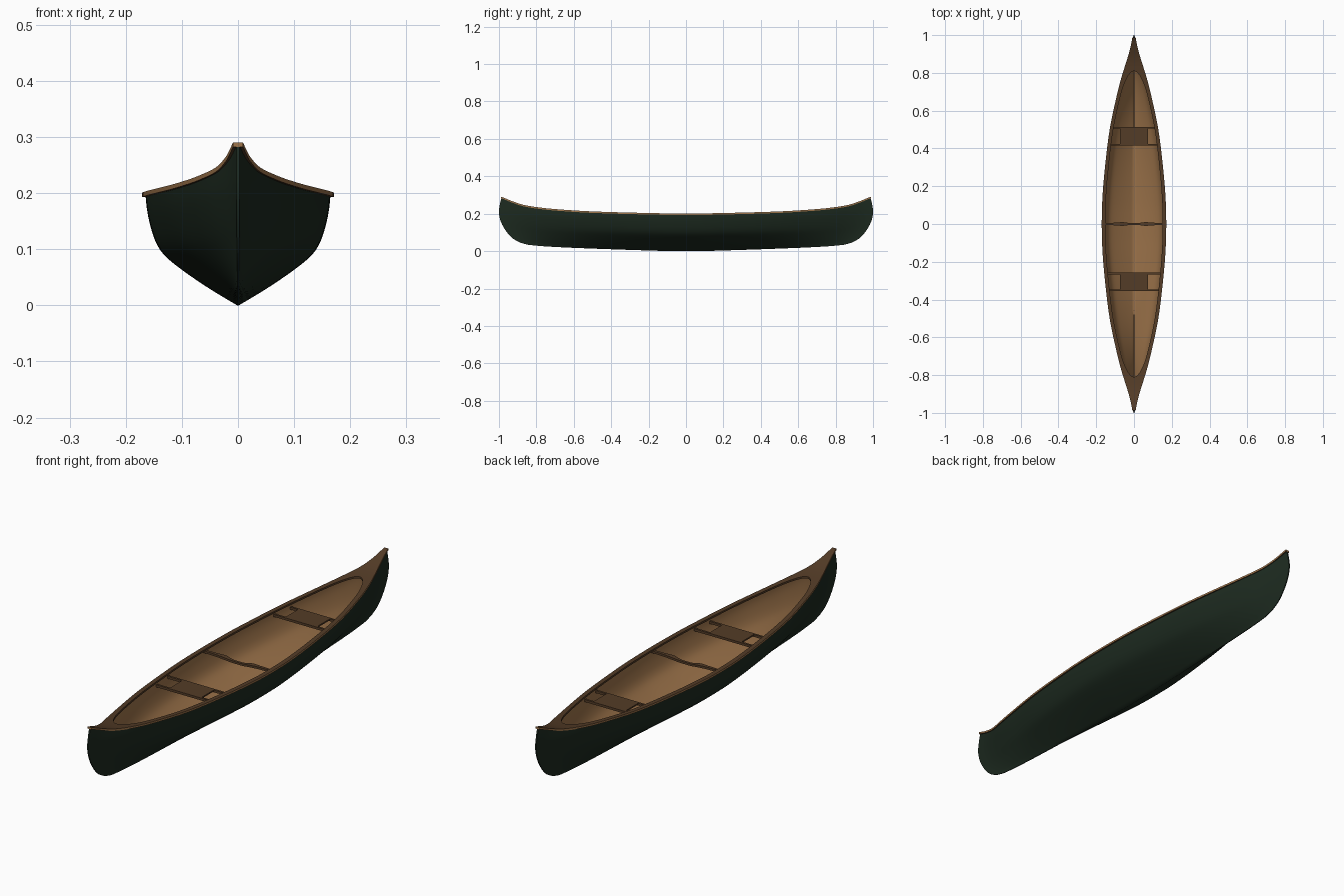
import bpy, bmesh, math

if "Cube" in bpy.data.objects:
    bpy.data.objects.remove(bpy.data.objects["Cube"])


def material(name, rgb):
    m = bpy.data.materials.new(name)
    m.diffuse_color = (*rgb, 1)
    m.use_nodes = True
    m.node_tree.nodes["Principled BSDF"].inputs["Base Color"].default_value = m.diffuse_color
    return m


GREEN = material("dark green", (0.012, 0.023, 0.014))
TAN = material("tan wood", (0.35, 0.18, 0.072))
BROWN = material("brown wood", (0.088, 0.045, 0.020))


def curve(points):
    """Smooth interpolation through (x, value) points."""
    xs, vs = zip(*points)
    n = len(xs)

    def slope(i):
        a, b = max(i - 1, 0), min(i + 1, n - 1)
        return (vs[b] - vs[a]) / (xs[b] - xs[a])

    def f(x):
        x = min(max(x, xs[0]), xs[-1])
        i = next((k for k in range(n - 1) if x <= xs[k + 1]), n - 2)
        h = xs[i + 1] - xs[i]
        s = (x - xs[i]) / h
        return ((1 + 2 * s) * (1 - s) ** 2 * vs[i] + s * (1 - s) ** 2 * h * slope(i)
                + s * s * (3 - 2 * s) * vs[i + 1] + s * s * (s - 1) * h * slope(i + 1))
    return f


# Hull lines: half width, sheer, keel rise and stem outline
half_width = curve([(0, .165), (.1, .1632), (.25, .153), (.5, .124), (.7, .083),
                    (.8, .057), (.88, .032), (.94, .015), (1, .003)])
sheer = curve([(0, .197), (.1, .1975), (.5, .208), (.7, .220), (.8, .230), (.88, .243),
               (.94, .262), (1, .286)])
keel = curve([(0, 0), (.1, .0005), (.5, .013), (.8, .024), (1, .034)])
stem = curve([(.034, .845), (.045, .885), (.075, .935), (.14, .982), (.2, 1), (.25, .995), (.29, .985)])
mid_section = curve([(0, 0), (.15, .3), (.32, .6), (.45, .79), (.56, .88), (.7, .94), (.85, .98), (1, 1)])
end_section = curve([(0, 0), (.15, .22), (.32, .45), (.5, .68), (.7, .88), (.85, .98), (1, 1)])


def hull_point(t, u, side, inset):
    a = abs(t)
    w = half_width(a) - inset
    zk = keel(a) + inset
    z = zk + (sheer(a) - zk) * u
    b = a ** 2
    f = mid_section(u) * (1 - b) + end_section(u) * b
    x = .0015 + max(w - .0015, 0) * f
    y = a * .985 + (stem(z) - .985) * a ** 4
    return (side * x, math.copysign(y, t), z)


def make(name, verts, faces, mat, angle=40):
    me = bpy.data.meshes.new(name)
    me.from_pydata(verts, [], faces)
    ob = bpy.data.objects.new(name, me)
    bpy.context.collection.objects.link(ob)
    me.materials.append(mat)
    bm = bmesh.new()
    bm.from_mesh(me)
    bmesh.ops.recalc_face_normals(bm, faces=bm.faces)
    bm.to_mesh(me)
    bm.free()
    bpy.ops.object.select_all(action='DESELECT')
    ob.select_set(True)
    bpy.context.view_layer.objects.active = ob
    bpy.ops.object.shade_smooth_by_angle(angle=math.radians(angle))
    return ob


def grid_faces(rows, cols, wrap=False):
    return [(i * cols + j, i * cols + (j + 1) % cols,
             (i + 1) * cols + (j + 1) % cols, (i + 1) * cols + j)
            for i in range(rows - 1) for j in range(cols if wrap else cols - 1)]


N, U = 96, 24


def shell(name, mat, inset, reach, flip):
    ts = [reach * math.sin(math.pi / 2 * (2 * i / N - 1)) for i in range(N + 1)]
    us = [(1, 1 - j / U) for j in range(U + 1)] + [(-1, j / U) for j in range(U + 1)]
    verts = [hull_point(t, u, s, inset) for t in ts for s, u in us]
    c = len(us)
    faces = grid_faces(N + 1, c)
    # close the narrow stems
    for base in (0, N * c):
        faces += [(base + j, base + j + 1, base + c - 2 - j, base + c - 1 - j) for j in range(U)]
    ob = make(name, verts, faces, mat)
    # face the hull outwards and the lining inwards
    me = ob.data
    bottom = min(me.polygons, key=lambda p: p.center.z + abs(p.center.y))
    if (bottom.normal.z > 0) != flip:
        me.flip_normals()


shell("hull", GREEN, 0, 1, False)
shell("hull_lining", TAN, .005, .95, True)


# Gunwales and end decks: one strip per side, opening closes at the decks
def opening(y):
    k = 1 - min(abs(y) / .81, 1) ** 20
    return max(half_width(abs(y) / .985) - .013, 0) * math.sqrt(max(k, 0))


ys = sorted({round(.988 * math.sin(math.pi / 2 * (2 * i / 120 - 1)), 4) for i in range(121)}
            | {s * v for s in (-1, 1) for v in (.81, .809, .807, .804, .80, .79, .78)})
for name, side in (("left_gunwale", -1), ("right_gunwale", 1)):
    verts = []
    for y in ys:
        t = abs(y) / .985
        z, outer, inner = sheer(t), half_width(t) + .006, opening(y)
        verts += [(side * inner, y, z - .004), (side * outer, y, z - .004),
                  (side * outer, y, z + .004), (side * inner, y, z + .004)]
    last = len(verts) - 4
    faces = grid_faces(len(ys), 4, True) + [(0, 1, 2, 3), (last, last + 1, last + 2, last + 3)]
    ob = make(name, verts, faces, BROWN, 35)
    # tan outer edge
    ob.data.materials.append(TAN)
    for p in ob.data.polygons:
        if abs(p.normal.z) < .3 and (p.normal.x * side > .3 or abs(p.center.y) > .98):
            p.material_index = 1


def box(name, x, y, z, sx, sy, sz, mat):
    verts = [(x + a * sx / 2, y + b * sy / 2, z + c * sz / 2)
             for a in (-1, 1) for b in (-1, 1) for c in (-1, 1)]
    faces = [(0, 1, 3, 2), (4, 5, 7, 6), (0, 1, 5, 4), (2, 3, 7, 6), (0, 2, 6, 4), (1, 3, 7, 5)]
    return make(name, verts, faces, mat)


# Seats: two cross rails with a panel between them
for name, y0, y1 in (("front_seat", -.35, -.262), ("rear_seat", .42, .51)):
    zs = sheer(abs(y0 + y1) / 2) - .016
    for tag, y in (("rail_a", y0), ("rail_b", y1)):
        box(f"{name}_{tag}", 0, y, zs, 2 * half_width(abs(y) / .985) - .018, .009, .010, BROWN)
    box(f"{name}_panel", 0, (y0 + y1) / 2, zs + .002, .148, y1 - y0 - .009, .006, BROWN)

# Carrying yoke: shaped crossbar with a dipped middle
plan = curve([(0, .005), (.03, .006), (.06, .010), (.1, .007), (.157, .005)])
dip = curve([(0, .184), (.03, .185), (.06, .190), (.1, .191), (.157, .191)])
verts = []
for i in range(41):
    x = -.157 + .314 * i / 40
    w, z = plan(abs(x)), dip(abs(x))
    verts += [(x, -w, z - .005), (x, w, z - .005), (x, w, z + .004), (x, -w, z + .004)]
make("yoke", verts, grid_faces(41, 4, True) + [(0, 1, 2, 3), (160, 161, 162, 163)], BROWN)
